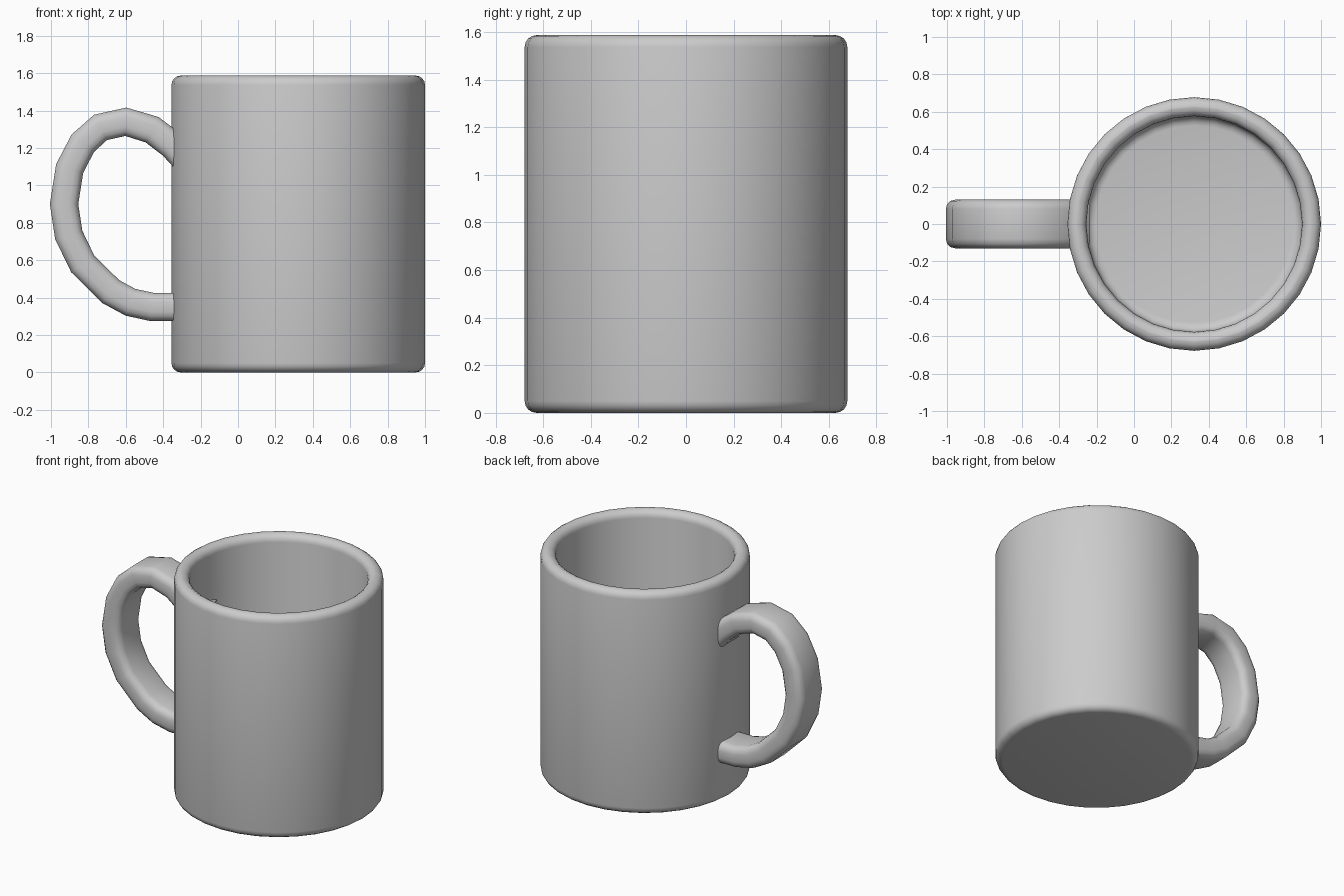
import bpy, bmesh
from math import cos, sin, pi, radians
from mathutils import Vector

if "Cube" in bpy.data.objects:
    bpy.data.objects.remove(bpy.data.objects["Cube"])

CX, R, H, SIDES = 0.322, 0.678, 1.587, 32


def arc(cx, cy, r, a0, a1, n=4):
    """Points on a corner arc, angles in degrees."""
    return [(cx + r * cos(radians(a0 + (a1 - a0) * i / n)),
             cy + r * sin(radians(a0 + (a1 - a0) * i / n))) for i in range(n + 1)]


def loft(name, rings, closed_ends=True):
    """Skin a list of closed rings and cap both ends."""
    bm = bmesh.new()
    vs = [[bm.verts.new(p) for p in ring] for ring in rings]
    n = len(rings[0])
    for a, b in zip(vs, vs[1:]):
        for i in range(n):
            j = (i + 1) % n
            bm.faces.new((a[i], a[j], b[j], b[i]))
    bm.faces.new(vs[0])
    bm.faces.new(vs[-1])
    bmesh.ops.recalc_face_normals(bm, faces=bm.faces)
    mesh = bpy.data.meshes.new(name)
    bm.to_mesh(mesh)
    bm.free()
    ob = bpy.data.objects.new(name, mesh)
    bpy.context.collection.objects.link(ob)
    bpy.ops.object.select_all(action='DESELECT')
    ob.select_set(True)
    bpy.context.view_layer.objects.active = ob
    bpy.ops.object.shade_smooth_by_angle(angle=radians(40))
    return ob


# Mug body: outer wall, rounded rim, inner wall and floor in one profile
b, inner, floor = 0.05, 0.577, 0.1
profile = (arc(R - b, b, b, -90, 0)
           + arc(R - b, H - b, b, 0, 90)
           + arc(inner + b, H - b, b, 90, 180)
           + arc(inner - b, floor + b, b, 0, -90))
loft("mug_body", [[(CX + r * cos(2 * pi * i / SIDES), r * sin(2 * pi * i / SIDES), z)
                   for i in range(SIDES)] for r, z in profile])

# Handle: rounded rectangle swept along a path in the xz plane
path = [Vector((x, 0, z)) for x, z in [
    (-0.29, 1.15), (-0.35, 1.215), (-0.46, 1.298), (-0.6, 1.34), (-0.735, 1.31),
    (-0.83, 1.225), (-0.9, 1.09), (-0.93, 0.9), (-0.905, 0.735), (-0.83, 0.58),
    (-0.68, 0.432), (-0.575, 0.375), (-0.46, 0.35), (-0.29, 0.35)]]
w, t, c = 0.13, 0.076, 0.05
section = [p for sx, sy, a in ((1, 1, 0), (-1, 1, 90), (-1, -1, 180), (1, -1, 270))
           for p in arc(sx * (w - c), sy * (t - c), c, a, a + 90, 3)]
rings = []
for i, p in enumerate(path):
    before = (p - path[max(i - 1, 0)]).normalized()
    after = (path[min(i + 1, len(path) - 1)] - p).normalized()
    tangent = (before + after).normalized()
    side = Vector((-tangent.z, 0, tangent.x))
    rings.append([p + Vector((0, u, 0)) + side * v for u, v in section])
loft("handle", rings)
